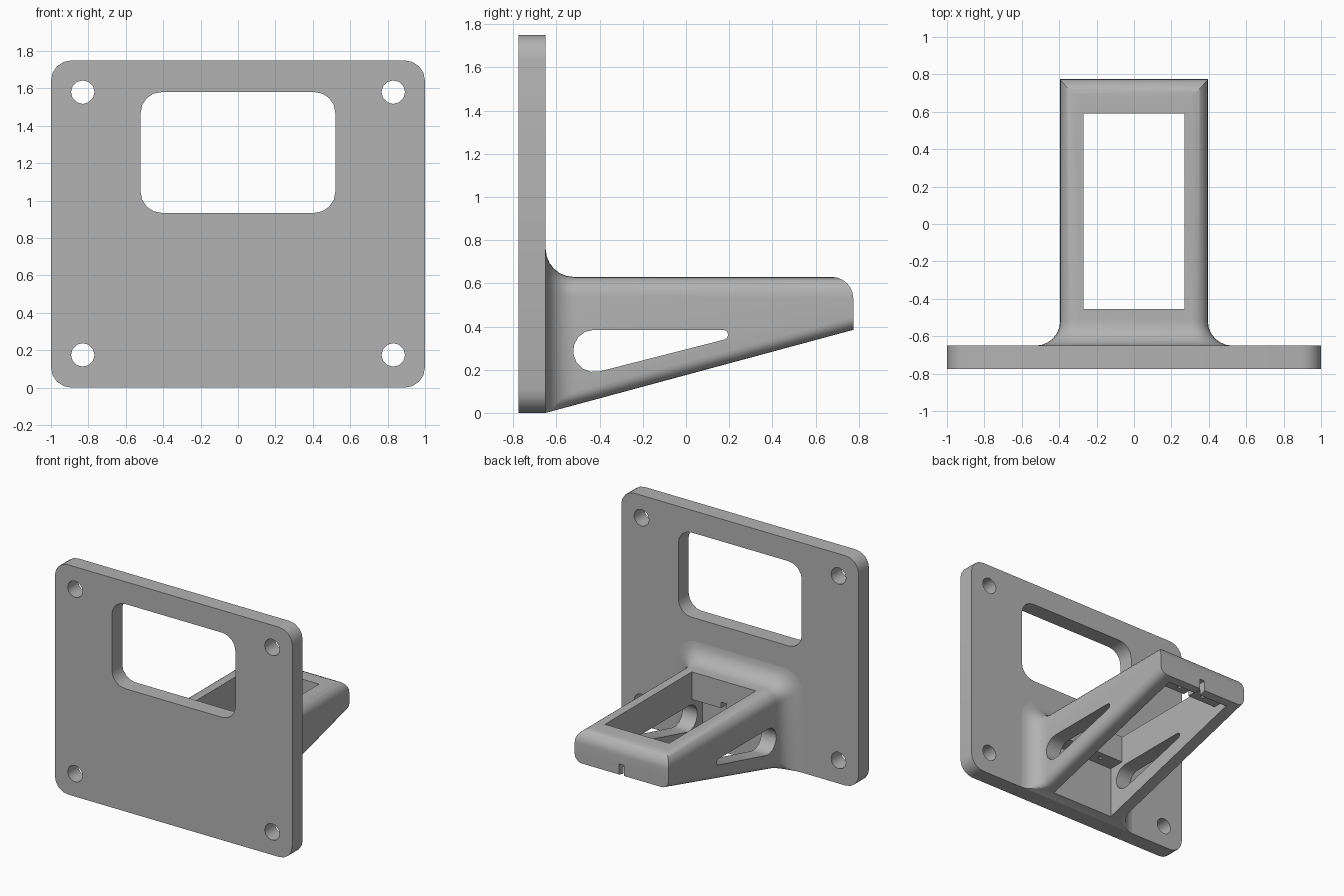
import bpy, bmesh
from math import pi, cos, sin, sqrt, radians

cube = bpy.data.objects.get("Cube")
if cube:
    bpy.data.objects.remove(cube, do_unlink=True)

grey = bpy.data.materials.new("plain grey")
grey.use_nodes = True
grey.diffuse_color = (0.45, 0.45, 0.45, 1)
grey.node_tree.nodes["Principled BSDF"].inputs["Base Color"].default_value = grey.diffuse_color


def loft(name, rings):
    """Closed solid through a list of equal-length rings of 3D points."""
    bm = bmesh.new()
    loops = [[bm.verts.new(p) for p in ring] for ring in rings]
    n = len(loops[0])
    for a, b in zip(loops, loops[1:]):
        for i in range(n):
            bm.faces.new((a[i], a[(i + 1) % n], b[(i + 1) % n], b[i]))
    bm.faces.new(loops[0])
    bm.faces.new(loops[-1])
    bmesh.ops.recalc_face_normals(bm, faces=bm.faces)
    mesh = bpy.data.meshes.new(name)
    bm.to_mesh(mesh)
    bm.free()
    mesh.materials.append(grey)
    obj = bpy.data.objects.new(name, mesh)
    bpy.context.collection.objects.link(obj)
    return obj


def prism(name, profile, axis, lo, hi):
    """Extrude a 2D profile along x (yz), y (xz) or z (xy)."""
    k = "xyz".index(axis)
    return loft(name, [[(*p[:k], d, *p[k:]) for p in profile] for d in (lo, hi)])


def arc(cx, cy, r, start, end, steps):
    angles = [radians(start + (end - start) * i / steps) for i in range(steps + 1)]
    return [(cx + r * cos(a), cy + r * sin(a)) for a in angles]


def round_rect(x, lo, hi, low_r, top_r, steps=4):
    return (arc(x - top_r, hi - top_r, top_r, 0, 90, steps)
            + arc(top_r - x, hi - top_r, top_r, 90, 180, steps)
            + arc(low_r - x, lo + low_r, low_r, 180, 270, steps)
            + arc(x - low_r, lo + low_r, low_r, 270, 360, steps))


def circle(cx, cy, r, sides):
    return [(cx + r * cos(2 * pi * i / sides), cy + r * sin(2 * pi * i / sides))
            for i in range(sides)]


def rect(x0, x1, y0, y1):
    return [(x0, y0), (x1, y0), (x1, y1), (x0, y1)]


def combine(obj, tool, operation="DIFFERENCE"):
    tool.hide_render = True
    mod = obj.modifiers.new("cut", "BOOLEAN")
    mod.operation, mod.solver, mod.object = operation, "EXACT", tool
    bpy.context.view_layer.objects.active = obj
    bpy.ops.object.modifier_apply(modifier=mod.name)
    bpy.data.objects.remove(tool, do_unlink=True)


# Mounting plate with window and four bolt holes
BACK = -0.65
plate = prism("mounting_plate", round_rect(1, 0, 1.75, 0.11, 0.11), "y", -0.775, BACK)
combine(plate, prism("window_cutter", round_rect(0.52, 0.935, 1.58, 0.11, 0.11), "y", -1, 0))
for x in (-0.83, 0.83):
    for z in (0.175, 1.58):
        combine(plate, prism("bolt_cutter", circle(x, z, 0.063, 12), "y", -1, 0))

# Tapered arm with rounded long edges, flaring into the plate
FILLET, END, TOP = 0.13, 0.775, 0.63
rings = []
stations = [FILLET * (1 - cos(radians(a))) for a in range(0, 91, 15)]
for t in stations + [END + 0.05 - BACK]:
    flare = FILLET - sqrt(max(0, FILLET ** 2 - max(0, FILLET - t) ** 2))
    section = round_rect(0.395 + flare, 0.27 * t, TOP + flare,
                         max(0.004, 0.06 - flare), 0.09 + flare / 2, 6)
    rings.append([(x, BACK + t, z) for x, z in section])
arm = loft("support_arm", rings)

# Rounded upper edge at the arm's free end
side = [(-1, -1), (END, -1)] + arc(END - 0.1, TOP - 0.1, 0.1, 0, 90, 6)
side += [(BACK + FILLET, TOP), (BACK + FILLET, 1), (-1, 1)]
combine(arm, prism("end_profile", side, "x", -1, 1), "INTERSECT")

# Through opening that lengthens below into two mounting ledges
LEDGE = 0.42
opening = [(-0.585, -1), (0.72, -1), (0.72, LEDGE), (0.59, LEDGE),
           (0.59, 1), (-0.455, 1), (-0.455, LEDGE), (-0.585, LEDGE)]
combine(arm, prism("opening_cutter", opening, "x", -0.27, 0.27))

# Teardrop slots through both side walls
slot = arc(0.172, 0.362, 0.023, -75, 90, 5) + arc(-0.425, 0.287, 0.098, 90, 285, 8)
combine(arm, prism("slot_cutter", slot, "x", -1, 1))

# Cable channel and small screw holes in the ledges
combine(arm, prism("channel_cutter", rect(-0.022, 0.022, 0.35, 0.465), "y", -0.58, 1))
for x in (-0.11, 0.11):
    for y in (-0.515, 0.645):
        combine(arm, prism("screw_cutter", circle(x, y, 0.016, 10), "z", 0.35, 0.54))

# Smooth the rounded surfaces, keep the hard edges
for obj in (plate, arm):
    bpy.ops.object.select_all(action="DESELECT")
    obj.select_set(True)
    bpy.context.view_layer.objects.active = obj
    bpy.ops.object.shade_smooth_by_angle(angle=radians(32))
